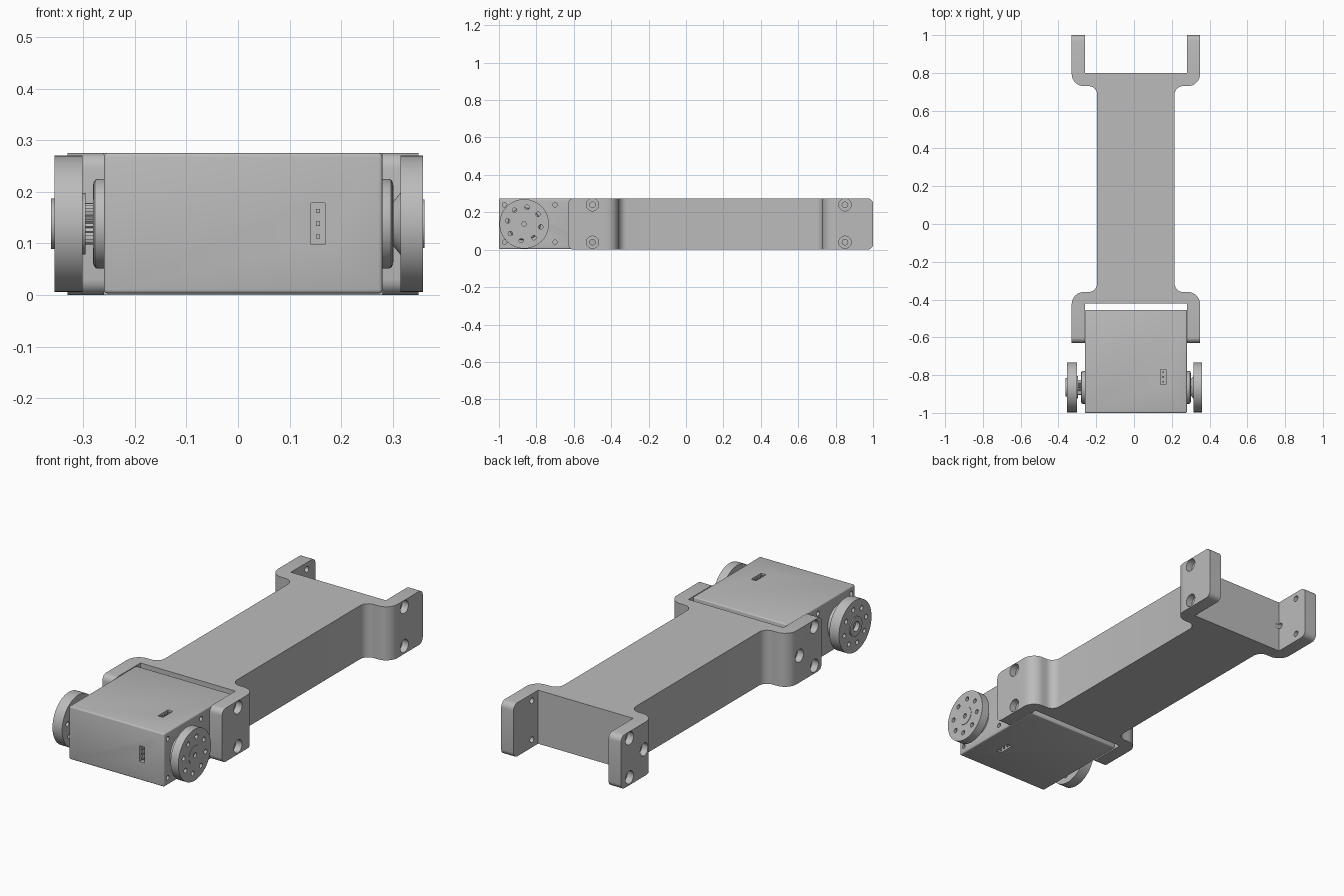
import bpy, bmesh, math
from mathutils import Vector

cube = bpy.data.objects.get("Cube")
if cube:
    bpy.data.objects.remove(cube, do_unlink=True)

GREY = bpy.data.materials.new("plain grey")
GREY.use_nodes = True
GREY.diffuse_color = (0.5, 0.5, 0.5, 1)
GREY.node_tree.nodes["Principled BSDF"].inputs["Base Color"].default_value = GREY.diffuse_color

HEIGHT = 0.275
MID_Z = 0.138
AXLE_Y = -0.865


def finish(name, bm):
    """Turn a bmesh into an object with the grey material."""
    bmesh.ops.recalc_face_normals(bm, faces=bm.faces)
    mesh = bpy.data.meshes.new(name)
    bm.to_mesh(mesh)
    bm.free()
    mesh.materials.append(GREY)
    obj = bpy.data.objects.new(name, mesh)
    bpy.context.collection.objects.link(obj)
    return obj


def select(obj):
    bpy.ops.object.select_all(action='DESELECT')
    obj.select_set(True)
    bpy.context.view_layer.objects.active = obj


def smooth(obj):
    select(obj)
    bpy.ops.object.shade_smooth_by_angle(angle=math.radians(32))


def cut(obj, bm):
    """Subtract the solids in bm from obj."""
    cutter = finish("cutter", bm)
    cutter.hide_render = True
    mod = obj.modifiers.new("cut", 'BOOLEAN')
    mod.operation, mod.solver, mod.object = 'DIFFERENCE', 'EXACT', cutter
    select(obj)
    bpy.ops.object.modifier_apply(modifier=mod.name)
    bpy.data.objects.remove(cutter, do_unlink=True)


def lathe(bm, steps, y, z, sides=20, teeth=0.0):
    """Solid turned about an axis along x; steps are (x, radius) pairs."""
    rings = []
    for x, r in steps:
        ring = []
        for i in range(sides):
            a = math.tau * i / sides
            rr = r - teeth * (i % 2)
            ring.append(bm.verts.new((x, y + rr * math.cos(a), z + rr * math.sin(a))))
        rings.append(ring)
    for lo, hi in zip(rings, rings[1:]):
        for i in range(sides):
            j = (i + 1) % sides
            bm.faces.new((lo[i], lo[j], hi[j], hi[i]))
    bm.faces.new(rings[0])
    bm.faces.new(rings[-1])


def box(bm, center, size):
    verts = bmesh.ops.create_cube(bm, size=1)["verts"]
    for v in verts:
        v.co = Vector(center) + Vector(a * b for a, b in zip(v.co, size))
    return verts


def fillet(points):
    """Round each (x, y, radius) corner of a right-angled outline."""
    out = []
    for i, (x, y, r) in enumerate(points):
        p = Vector((x, y))
        if r == 0:
            out.append(p)
            continue
        d0 = (Vector(points[i - 1][:2]) - p).normalized()
        d1 = (Vector(points[(i + 1) % len(points)][:2]) - p).normalized()
        c = p + (d0 + d1) * r
        for k in range(9):
            a = math.pi / 2 * k / 8
            out.append(c - d1 * r * math.cos(a) - d0 * r * math.sin(a))
    return out


# Bracket: a neck with a fork at each end
CX = 0.01
OUT, INN, NECK = 0.34, 0.27, 0.205
right = [(INN, -0.42, 0), (INN, -0.63, 0), (OUT, -0.63, 0), (OUT, -0.36, 0.065),
         (NECK, -0.36, 0.045), (NECK, 0.73, 0.045), (OUT, 0.73, 0.065),
         (OUT, 1.0, 0), (INN, 1.0, 0), (INN, 0.8, 0)]
left = [(-x, y, r) for x, y, r in reversed(right)]
bm = bmesh.new()
base = bm.faces.new([bm.verts.new((p.x + CX, p.y, 0)) for p in fillet(right + left)])
top = bmesh.ops.extrude_face_region(bm, geom=[base])["geom"]
bmesh.ops.translate(bm, verts=[g for g in top if isinstance(g, bmesh.types.BMVert)],
                    vec=(0, 0, HEIGHT))
ends = [e for e in bm.edges
        if all(v.co.y > 0.99 or v.co.y < -0.62 for v in e.verts)
        and abs(e.verts[0].co.z - e.verts[1].co.z) < 0.01
        and abs(e.verts[0].co.y - e.verts[1].co.y) < 0.01]
bmesh.ops.bevel(bm, geom=ends, offset=0.03, segments=5, profile=0.5, affect='EDGES')
bracket = finish("fork_bracket", bm)

# Counterbored screw holes: two in each +x arm, three in each -x arm
bm = bmesh.new()
holes = [(1, y, z) for y in (-0.5, 0.85) for z in (0.04, 0.24)]
for end, step in ((-0.57, 0.12), (0.93, -0.12)):
    holes += [(-1, end, 0.04), (-1, end, 0.24), (-1, end + step, MID_Z)]
for s, y, z in holes:
    lathe(bm, [(CX + s * 0.36, 0.033), (CX + s * 0.305, 0.033),
               (CX + s * 0.305, 0.015), (CX + s * 0.25, 0.015)], y, z)
cut(bracket, bm)
smooth(bracket)

# Motor housing
bm = bmesh.new()
box(bm, (CX, -0.7275, 0.139), (0.54, 0.545, 0.272))
bmesh.ops.bevel(bm, geom=bm.edges[:], offset=0.007, segments=3, profile=0.5, affect='EDGES')
housing = finish("motor_housing", bm)

# Connector sockets on front, top and underside, and small screw holes in the sides
SOCKET_X = 0.155
bm = bmesh.new()
box(bm, (SOCKET_X, -1.0, MID_Z), (0.028, 0.05, 0.08))
for z in (0.003, HEIGHT):
    box(bm, (SOCKET_X, -0.81, z), (0.028, 0.08, 0.05))
for x in (CX - INN, CX + INN):
    for y in (-0.97, -0.7):
        for z in (0.04, 0.24):
            lathe(bm, [(x - 0.02, 0.012), (x + 0.02, 0.012)], y, z, 12)
cut(housing, bm)
smooth(housing)

# Connector pins
bm = bmesh.new()
for k in (-1, 0, 1):
    off = 0.025 * k
    box(bm, (SOCKET_X, -0.984, MID_Z + off), (0.008, 0.026, 0.008))
    box(bm, (SOCKET_X, -0.81 + off, 0.017), (0.008, 0.008, 0.026))
    box(bm, (SOCKET_X, -0.81 + off, 0.259), (0.008, 0.008, 0.026))
finish("connector_pins", bm)


def disc(name, steps, recess):
    """Horn disc with a ring of eight holes and a central recess."""
    bm = bmesh.new()
    lathe(bm, steps, AXLE_Y, MID_Z, 64)
    obj = finish(name, bm)
    bm = bmesh.new()
    for i in range(8):
        a = math.tau * i / 8 + math.radians(35)
        lathe(bm, [(steps[0][0] * 1.2, 0.012), (steps[0][0] * 0.75, 0.012)],
              AXLE_Y + 0.09 * math.cos(a), MID_Z + 0.09 * math.sin(a), 14)
    lathe(bm, recess, AXLE_Y, MID_Z, 24)
    cut(obj, bm)
    smooth(obj)


disc("left_horn_disc", [(0.361, 0.047), (0.359, 0.047), (0.359, 0.132), (0.315, 0.132),
                        (0.315, 0.06), (0.300, 0.042), (0.295, 0.042)],
     [(0.37, 0.012), (0.35, 0.012)])
disc("right_horn_disc", [(-0.362, 0.049), (-0.356, 0.049), (-0.356, 0.132), (-0.301, 0.132),
                         (-0.301, 0.06), (-0.296, 0.06)],
     [(-0.37, 0.025), (-0.34, 0.025)])

# Toothed output shaft
bm = bmesh.new()
lathe(bm, [(-0.298, 0.04), (-0.278, 0.04)], AXLE_Y, MID_Z, 50, 0.005)
finish("toothed_shaft", bm)

# Rounded bearing bosses on both sides of the housing
for name, s in (("left_boss", 1), ("right_boss", -1)):
    bm = bmesh.new()
    lathe(bm, [(CX + s * (INN + dx), r) for dx, r in
               ((-0.01, 0.087), (0.012, 0.087), (0.017, 0.085), (0.02, 0.080), (0.021, 0.074))],
          AXLE_Y, MID_Z, 48)
    smooth(finish(name, bm))
